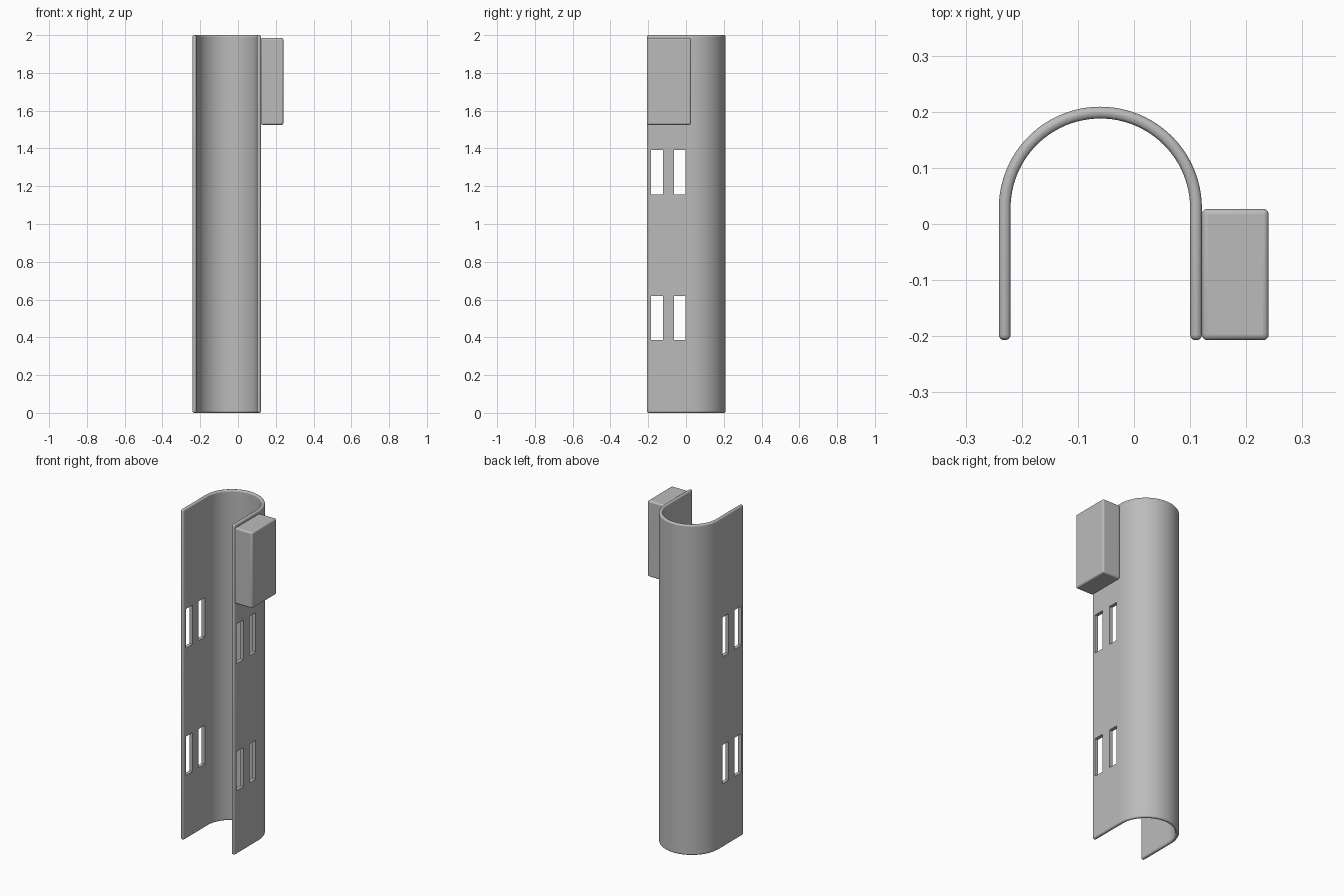
import bpy
import bmesh
from math import cos, sin, pi, radians

cube = bpy.data.objects.get("Cube")
if cube:
    bpy.data.objects.remove(cube, do_unlink=True)

grey = bpy.data.materials.new("plain_grey")
grey.use_nodes = True
grey.diffuse_color = (0.5, 0.5, 0.5, 1)
grey.node_tree.nodes["Principled BSDF"].inputs["Base Color"].default_value = (0.5, 0.5, 0.5, 1)

CX, CY = -0.06, 0.028          # centre of the shell's arc
OUTER, INNER = 0.181, 0.16
FRONT, HEIGHT = -0.207, 2.0


def add_object(name, bm):
    bmesh.ops.recalc_face_normals(bm, faces=bm.faces[:])
    mesh = bpy.data.meshes.new(name)
    bm.to_mesh(mesh)
    bm.free()
    obj = bpy.data.objects.new(name, mesh)
    bpy.context.collection.objects.link(obj)
    mesh.materials.append(grey)
    return obj


def add_box(bm, lo, hi):
    verts = bmesh.ops.create_cube(bm, size=1)["verts"]
    for v in verts:
        v.co = [(a + b) / 2 + c * (b - a) for a, b, c in zip(lo, hi, v.co)]


def add_bevel(obj, width, segments):
    mod = obj.modifiers.new("rounded_edges", "BEVEL")
    mod.width = width
    mod.segments = segments
    mod.limit_method = "ANGLE"
    mod.angle_limit = radians(40)


def smooth(obj):
    bpy.ops.object.select_all(action="DESELECT")
    obj.select_set(True)
    bpy.context.view_layer.objects.active = obj
    bpy.ops.object.shade_smooth_by_angle(angle=radians(35))


# U-shaped shell: outer outline, then inner outline back again
STEPS = 48


def u_outline(r):
    arc = [(CX + r * cos(pi * i / STEPS), CY + r * sin(pi * i / STEPS)) for i in range(STEPS + 1)]
    return [(CX + r, FRONT)] + arc + [(CX - r, FRONT)]


bm = bmesh.new()
rings = []
for z in (0, HEIGHT):
    rings.append([[bm.verts.new((x, y, z)) for x, y in u_outline(r)] for r in (OUTER, INNER)])
(bo, bi), (to, ti) = rings
for i in range(len(bo) - 1):
    for a, b in ((bo, to), (bi, ti), (bo, bi), (to, ti)):
        bm.faces.new((a[i], a[i + 1], b[i + 1], b[i]))
for i in (0, -1):
    bm.faces.new((bo[i], bi[i], ti[i], to[i]))
shell = add_object("curved_shell", bm)
add_bevel(shell, 0.0095, 4)

# Pairs of slots through both side walls
bm = bmesh.new()
for z0, z1 in ((0.385, 0.62), (1.155, 1.393)):
    for y0, y1 in ((-0.185, -0.122), (-0.063, -0.003)):
        add_box(bm, (-0.4, y0, z0), (0.3, y1, z1))
cutter = add_object("slot_cutter", bm)
cutter.hide_render = True
cutter.hide_viewport = True
cutter.display_type = "WIRE"
cut = shell.modifiers.new("slots", "BOOLEAN")
cut.operation = "DIFFERENCE"
cut.solver = "EXACT"
cut.object = cutter
smooth(shell)

# Box mounted on the left wall
bm = bmesh.new()
add_box(bm, (CX + OUTER, FRONT, 1.525), (0.24, 0.027, 1.985))
side_box = add_object("side_box", bm)
add_bevel(side_box, 0.01, 4)
smooth(side_box)
